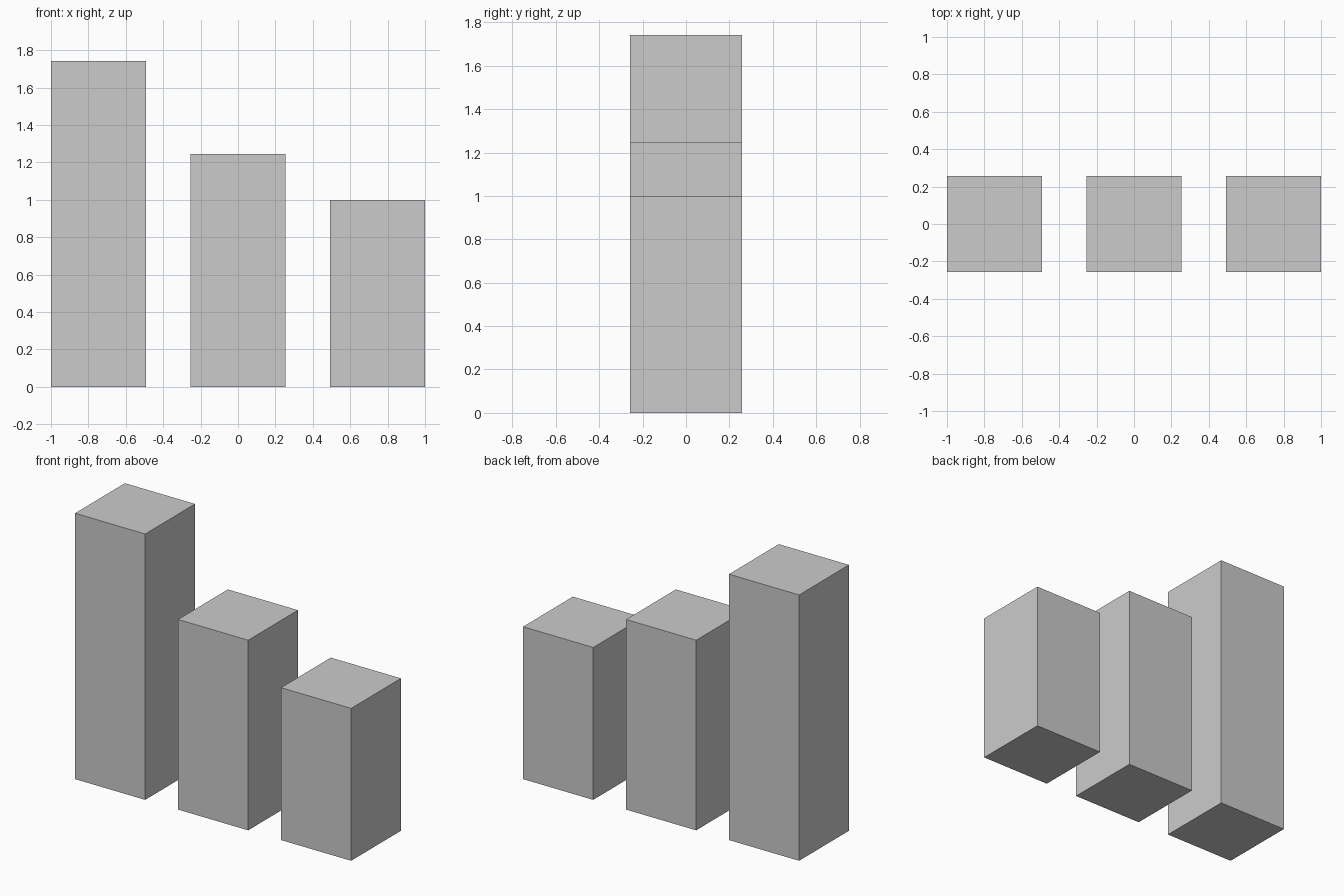
import bpy

if "Cube" in bpy.data.objects:
    bpy.data.objects.remove(bpy.data.objects["Cube"])

WIDTH, DEPTH = 0.508, 0.515


def pillar(name, x, height):
    """Square pillar standing on the ground plane."""
    bpy.ops.mesh.primitive_cube_add(size=1, location=(x, 0, height / 2))
    obj = bpy.context.object
    obj.name = name
    obj.scale = (WIDTH, DEPTH, height)
    bpy.ops.object.transform_apply(location=False, rotation=False, scale=True)
    return obj


# Three pillars stepping down from left to right
SPACING = 1 - WIDTH / 2
for name, step, height in (
    ("tall_pillar", -1, 1.741),
    ("middle_pillar", 0, 1.245),
    ("short_pillar", 1, 0.998),
):
    pillar(name, step * SPACING, height)
